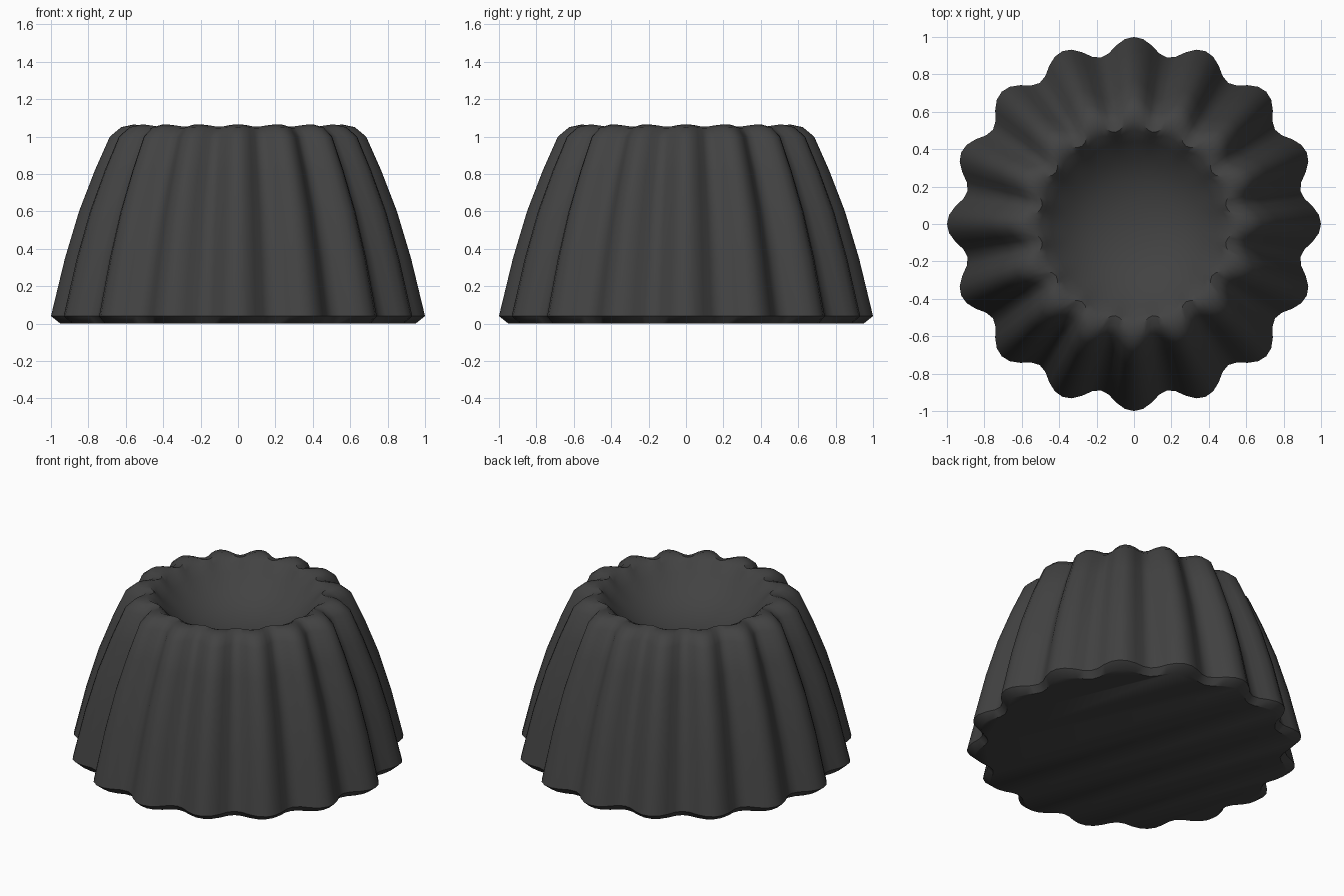
import bpy
import bmesh
from math import cos, sin, pi

cube = bpy.data.objects.get("Cube")
if cube:
    bpy.data.objects.remove(cube, do_unlink=True)

LOBES = 16
# Inward pull across half a flute, from crest (0) to groove (1)
HALF_FLUTE = [0.0, 0.11, 0.43, 0.84, 1.0]
FLUTE = HALF_FLUTE + HALF_FLUTE[-2:0:-1]

# Crest profile from base to bowl: radius, height, groove depth, groove drop
PROFILE = [
    (0.95, 0.0, 0.075, 0.0),
    (1.0, 0.04, 0.093, 0.0),
    (0.925, 0.35, 0.093, 0.0),
    (0.85, 0.60, 0.09, 0.0),
    (0.765, 0.82, 0.085, 0.0),
    (0.685, 1.0, 0.08, 0.0),
    (0.625, 1.05, 0.075, 0.005),
    (0.555, 1.065, 0.055, 0.012),
    (0.50, 1.04, 0.025, 0.015),
    (0.44, 0.98, 0.0, 0.0),
    (0.35, 0.90, 0.0, 0.0),
    (0.24, 0.84, 0.0, 0.0),
    (0.12, 0.81, 0.0, 0.0),
]


def make_material(name, color):
    mat = bpy.data.materials.new(name)
    mat.use_nodes = True
    mat.diffuse_color = color
    mat.node_tree.nodes["Principled BSDF"].inputs["Base Color"].default_value = color
    return mat


def fluted_ring(bm, radius, height, depth, drop):
    count = LOBES * len(FLUTE)
    ring = []
    for i in range(count):
        pull = FLUTE[i % len(FLUTE)]
        r = radius - depth * pull
        a = 2 * pi * i / count
        ring.append(bm.verts.new((r * cos(a), r * sin(a), height - drop * pull)))
    return ring


# Fluted body with a dished top and flat base
bm = bmesh.new()
rings = [fluted_ring(bm, *row) for row in PROFILE]
for low, high in zip(rings, rings[1:]):
    for i in range(len(low)):
        j = (i + 1) % len(low)
        bm.faces.new((low[i], low[j], high[j], high[i]))
bm.faces.new(rings[0][::-1])
bowl_centre = bm.verts.new((0, 0, 0.80))
for i, v in enumerate(rings[-1]):
    bm.faces.new((v, rings[-1][(i + 1) % len(rings[-1])], bowl_centre))
bmesh.ops.recalc_face_normals(bm, faces=bm.faces)

mesh = bpy.data.meshes.new("fluted_cake")
bm.to_mesh(mesh)
bm.free()
mesh.materials.append(make_material("dark_grey", (0.055, 0.055, 0.055, 1)))
cake = bpy.data.objects.new("fluted_cake", mesh)
bpy.context.collection.objects.link(cake)

# Smooth flutes with a crisp bottom edge
bpy.ops.object.select_all(action="DESELECT")
cake.select_set(True)
bpy.context.view_layer.objects.active = cake
bpy.ops.object.shade_smooth_by_angle(angle=0.8)
